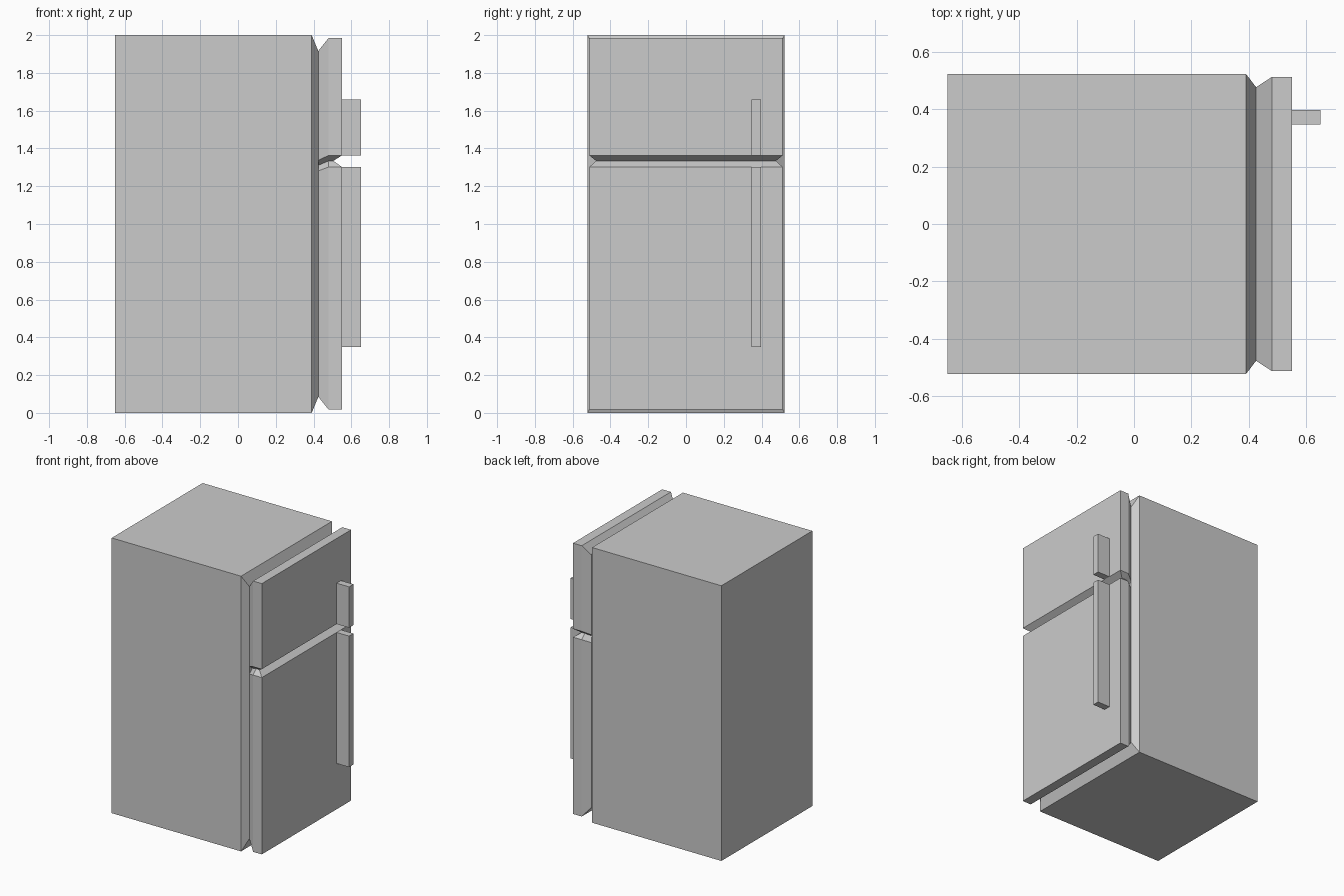
import bpy, bmesh

if "Cube" in bpy.data.objects:
    bpy.data.objects.remove(bpy.data.objects["Cube"])

MID_Z = 1.0      # mid height of the fridge
INSET = 0.93     # scale of the seam between cabinet and doors
SEAM_X = 0.425


def finish(name, bm):
    bmesh.ops.recalc_face_normals(bm, faces=bm.faces)
    mesh = bpy.data.meshes.new(name)
    bm.to_mesh(mesh)
    bm.free()
    obj = bpy.data.objects.new(name, mesh)
    bpy.context.collection.objects.link(obj)
    return obj


def cabinet():
    # Box with a tapered lip narrowing towards the door seam
    bm = bmesh.new()
    rings = []
    for x, y, h in [(-0.65, 0.522, 1.0), (0.39, 0.522, 1.0), (SEAM_X, 0.512 * INSET, 0.985 * INSET)]:
        rings.append([bm.verts.new((x, sy * y, MID_Z + sz * h))
                      for sy, sz in [(-1, -1), (1, -1), (1, 1), (-1, 1)]])
    for a, b in zip(rings, rings[1:]):
        for i in range(4):
            j = (i + 1) % 4
            bm.faces.new((a[i], a[j], b[j], b[i]))
    bm.faces.new(rings[0])
    bm.faces.new(rings[-1])
    finish("cabinet", bm)


def door(name, z_far, z_near):
    # Door shell lofted in z: outer end, inner end, then the pinched gap line
    bm = bmesh.new()
    sections = []
    for z, y, front in [(z_far, 0.512, 0.55), (z_near, 0.512, 0.55), (1.334, 0.476, 0.505)]:
        z_back = MID_Z + (z - MID_Z) * INSET
        half = [(SEAM_X, y * INSET, z_back), (0.48, y, z), (front, y, z)]
        pts = [(px, -py, pz) for px, py, pz in half] + half[::-1]
        sections.append([bm.verts.new(p) for p in pts])
    for a, b in zip(sections, sections[1:]):
        for i in range(5):
            bm.faces.new((a[i], a[i + 1], b[i + 1], b[i]))
    e = sections[0]
    bm.faces.new((e[0], e[1], e[4], e[5]))
    bm.faces.new((e[1], e[2], e[3], e[4]))
    finish(name, bm)


def handle(name, z0, z1):
    # Plain bar standing out from the door front
    bm = bmesh.new()
    bmesh.ops.create_cube(bm, size=1)
    bmesh.ops.scale(bm, vec=(0.10, 0.05, z1 - z0), verts=bm.verts)
    bmesh.ops.translate(bm, vec=(0.60, 0.372, (z0 + z1) / 2), verts=bm.verts)
    finish(name, bm)


cabinet()
door("freezer_door", 1.985, 1.363)
door("fridge_door", 0.017, 1.302)
handle("freezer_handle", 1.363, 1.66)
handle("fridge_handle", 0.35, 1.302)
